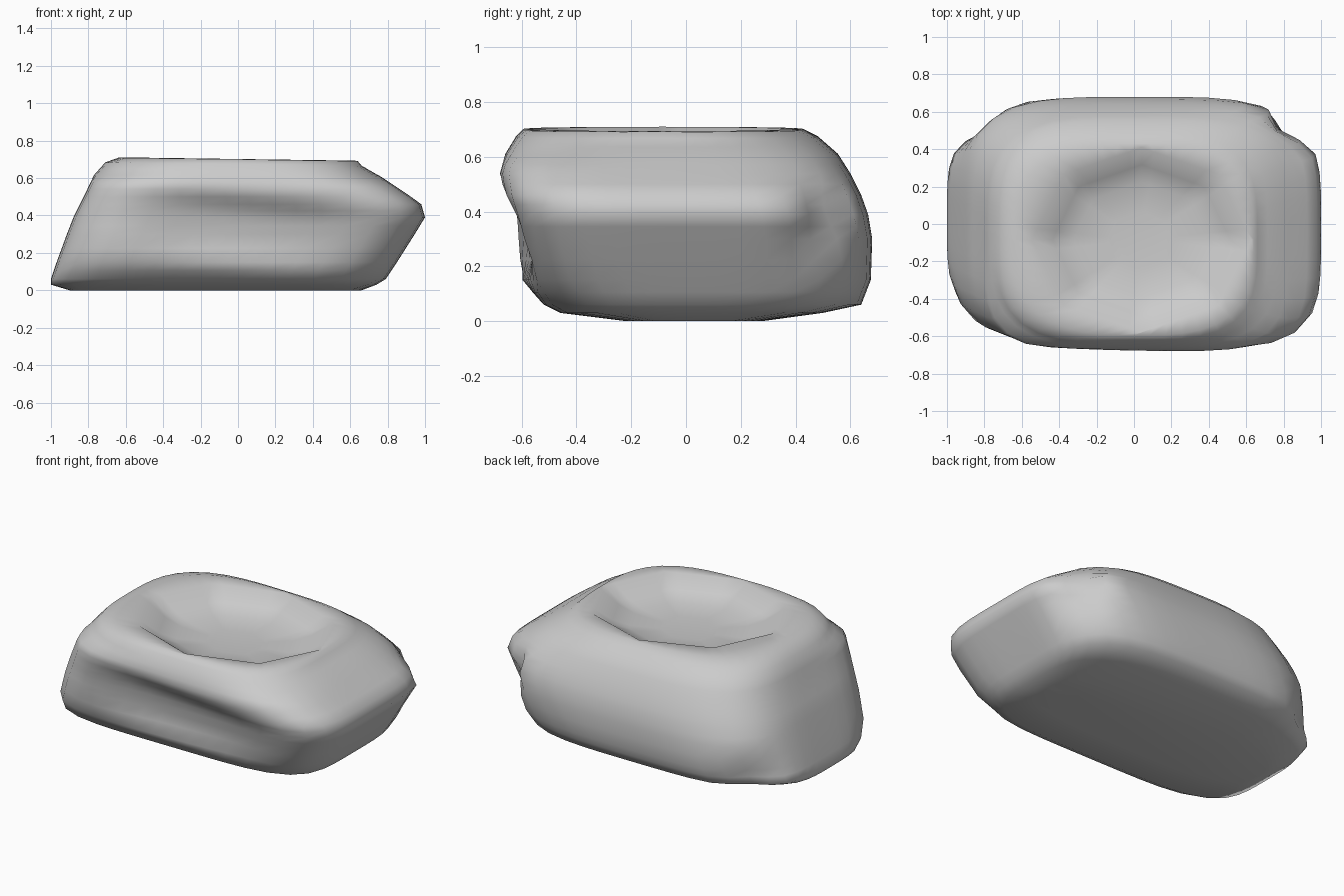
import bpy, bmesh
from math import cos, sin, pi, exp
from mathutils import Vector

if "Cube" in bpy.data.objects:
    bpy.data.objects.remove(bpy.data.objects["Cube"])

SEG = 48

# Outline levels of the boulder: z, xmin, xmax, ymin, ymax, corner squareness
LEVELS = [
    (0.00, -0.90, 0.66, -0.22, 0.28, 2.6),
    (0.03, -1.00, 0.74, -0.46, 0.50, 3.4),
    (0.06, -1.00, 0.79, -0.52, 0.64, 3.6),
    (0.15, -0.97, 0.85, -0.60, 0.675, 3.7),
    (0.30, -0.915, 0.945, -0.64, 0.68, 3.7),
    (0.39, -0.88, 1.00, -0.655, 0.665, 3.6),
    (0.46, -0.845, 0.98, -0.67, 0.64, 3.6),
    (0.54, -0.805, 0.87, -0.68, 0.60, 3.5),
    (0.61, -0.77, 0.77, -0.66, 0.555, 3.4),
    (0.675, -0.71, 0.66, -0.62, 0.48, 3.2),
    (0.70, -0.64, 0.64, -0.595, 0.43, 2.8),
]


def ring(level):
    """Rounded-rectangle outline, squarer on the front corners."""
    z, x0, x1, y0, y1, n = level
    cx, cy, a, b = (x0 + x1) / 2, (y0 + y1) / 2, (x1 - x0) / 2, (y1 - y0) / 2
    pts = []
    for i in range(SEG):
        t = 2 * pi * i / SEG
        c, s = cos(t), sin(t)
        m = n + (1.2 if s < 0 and z < 0.6 else 0.3 if c > 0 else 0)
        r = (abs(c) ** m + abs(s) ** m) ** (-1 / m)
        pts.append(Vector((cx + a * r * c, cy + b * r * s, z)))
    return pts


def octagon(scale, z):
    """Eight-sided outline of the hollow in the top."""
    corners = [Vector((0.04 + 0.61 * scale * cos(k * pi / 4),
                       -0.085 + 0.515 * scale * sin(k * pi / 4), z)) for k in range(9)]
    step = SEG // 8
    return [corners[i // step].lerp(corners[i // step + 1], (i % step) / step)
            for i in range(SEG)]


def weather(p):
    """Front recess and chipped corners."""
    p = p.copy()
    if p.y < -0.3 and p.z < 0.62:
        u = (p.x - 0.08) / 0.58
        v = (p.z - (0.32 - 0.10 * (p.x - 0.1))) / 0.16
        p.y += 0.065 * exp(-(u ** 4 + v ** 4))
    chips = [((0.87, 0.54, 0.38), (0.10, 0.11, 0.2), (-0.09, -0.05, 0)),
             ((-0.84, 0.55, 0.10), (0.15, 0.15, 0.13), (0.04, -0.05, 0))]
    for centre, size, push in chips:
        d = sum(((p[k] - centre[k]) / size[k]) ** 2 for k in range(3))
        p += Vector(push) * exp(-d)
    # top slopes gently down to the right
    p.z += -0.014 * p.x * max(0, (p.z - 0.5) / 0.2)
    return p


# Stack the outlines, doubling the tall spans, then sink the hollow
rings = []
for a, b in zip(LEVELS, LEVELS[1:]):
    n = 2 if b[0] - a[0] > 0.05 else 1
    for k in range(n):
        rings.append(ring([p + (q - p) * k / n for p, q in zip(a, b)]))
rings.append(ring(LEVELS[-1]))
rings += [octagon(0.96, 0.702), octagon(0.78, 0.635), octagon(0.6, 0.60), octagon(0.3, 0.585)]

bm = bmesh.new()
loops = [[bm.verts.new(weather(p)) for p in r] for r in rings]
for lo, hi in zip(loops, loops[1:]):
    for i in range(SEG):
        j = (i + 1) % SEG
        bm.faces.new((lo[i], lo[j], hi[j], hi[i]))
bm.faces.new(loops[0][::-1])
bm.faces.new(loops[-1])
bmesh.ops.recalc_face_normals(bm, faces=bm.faces)

mesh = bpy.data.meshes.new("boulder")
bm.to_mesh(mesh)
bm.free()
boulder = bpy.data.objects.new("boulder", mesh)
bpy.context.collection.objects.link(boulder)
for f in mesh.polygons:
    f.use_smooth = True
